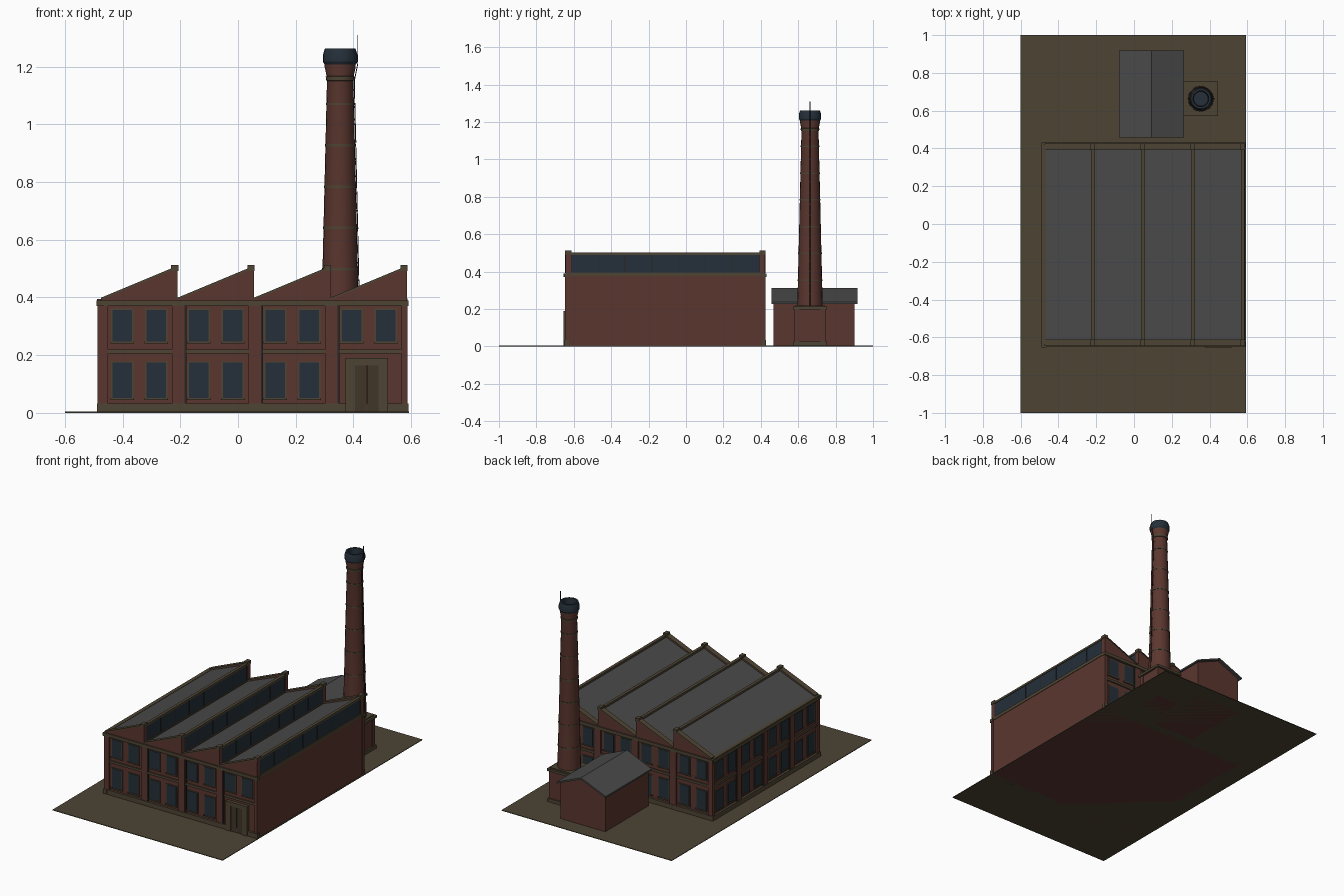
import bpy, bmesh, math
from mathutils import Vector

cube = bpy.data.objects.get("Cube")
if cube:
    bpy.data.objects.remove(cube, do_unlink=True)


def material(name, r, g, b):
    m = bpy.data.materials.new(name)
    m.use_nodes = True
    m.diffuse_color = (r, g, b, 1)
    bsdf = m.node_tree.nodes["Principled BSDF"]
    bsdf.inputs["Base Color"].default_value = (r, g, b, 1)
    bsdf.inputs["Roughness"].default_value = 0.8
    return m


BRICK = material("brick red", 0.105, 0.037, 0.028)
STONE = material("olive stone", 0.075, 0.058, 0.034)
GLASS = material("dark blue glass", 0.018, 0.029, 0.041)
ROOF = material("slate grey", 0.068, 0.068, 0.068)
DOOR = material("dark brown door", 0.05, 0.035, 0.022)
IRON = material("dark iron", 0.02, 0.02, 0.02)


def finish(name, bm, *mats):
    bmesh.ops.recalc_face_normals(bm, faces=bm.faces)
    mesh = bpy.data.meshes.new(name)
    bm.to_mesh(mesh)
    bm.free()
    for m in mats:
        mesh.materials.append(m)
    obj = bpy.data.objects.new(name, mesh)
    bpy.context.collection.objects.link(obj)
    return obj


def boxes(name, mat, spans):
    """One object made of boxes, each (x0, x1, y0, y1, z0, z1)."""
    bm = bmesh.new()
    for x0, x1, y0, y1, z0, z1 in spans:
        vs = bmesh.ops.create_cube(bm, size=1)["verts"]
        for v in vs:
            v.co = Vector(((x0, x1)[v.co.x > 0], (y0, y1)[v.co.y > 0], (z0, z1)[v.co.z > 0]))
    return finish(name, bm, mat)


def prism(name, profile, y0, y1, *mats, rule=None):
    """Extrude an x-z profile along y."""
    bm = bmesh.new()
    face = bm.faces.new([bm.verts.new((x, y0, z)) for x, z in profile])
    ext = bmesh.ops.extrude_face_region(bm, geom=[face])["geom"]
    for v in ext:
        if isinstance(v, bmesh.types.BMVert):
            v.co.y = y1
    bmesh.ops.recalc_face_normals(bm, faces=bm.faces)
    for f in bm.faces:
        f.material_index = rule(f) if rule else 0
    return finish(name, bm, *mats)


def lathe(name, mat, profile, center, sides=20):
    """Revolve (radius, z) points around a vertical axis."""
    bm = bmesh.new()
    rings = []
    for r, z in profile:
        angles = [math.tau * i / sides for i in range(sides)]
        rings.append([bm.verts.new((center[0] + r * math.cos(a), center[1] + r * math.sin(a), z))
                      for a in angles])
    for low, high in zip(rings, rings[1:]):
        for i in range(sides):
            j = (i + 1) % sides
            bm.faces.new((low[i], low[j], high[j], high[i]))
    bm.faces.new(rings[0])
    bm.faces.new(rings[-1])
    obj = finish(name, bm, mat)
    bpy.ops.object.select_all(action="DESELECT")
    bpy.context.view_layer.objects.active = obj
    obj.select_set(True)
    bpy.ops.object.shade_smooth_by_angle(angle=math.radians(30))
    return obj


# Ground and main hall
X0, X1, Y0, Y1, BAY, EAVE = -0.475, 0.585, -0.635, 0.415, 0.265, 0.385
boxes("ground", STONE, [(-0.6, 0.592, -1, 1, 0, 0.004)])
boxes("hall_walls", BRICK, [(X0, X1, Y0, Y1, 0, EAVE)])


# Facade helper: u runs along the wall, d is the distance outward
def on_wall(side, u0, u1, d0, d1, z0, z1):
    if side == "front":
        return (u0, u1, Y0 - d1, Y0 - d0, z0, z1)
    if side == "back":
        return (u0, u1, Y1 + d0, Y1 + d1, z0, z1)
    return (X0 - d1, X0 - d0, u0, u1, z0, z1)


for side in ("front", "back", "left"):
    start = Y0 - 0.005 if side == "left" else X0
    end = start + 4 * BAY
    pilasters, frames, panes, pipes = [], [], [], []
    borders = [start + BAY * i for i in range(5)]
    for i, u in enumerate(borders):
        left = u - (0.008 if i == 0 else 0.018)
        right = u + (0.002 if i == 4 else 0.024)
        pilasters.append(on_wall(side, left, right, -0.01, 0.011, 0, EAVE))
        if 0 < i < 4:
            pipes.append(on_wall(side, u + 0.025, u + 0.031, 0, 0.009, 0.03, 0.37))
    for i in range(4):
        for offset in (-0.059, 0.059):
            for z0, z1 in ((0.052, 0.174), (0.247, 0.357)):
                if side == "front" and i == 3 and z0 < 0.1:
                    continue
                c = borders[i] + BAY / 2 + offset
                frames.append(on_wall(side, c - 0.039, c + 0.039, -0.01, 0.004, z0 - 0.005, z1 + 0.004))
                frames.append(on_wall(side, c - 0.041, c + 0.041, -0.01, 0.008, z0 - 0.007, z0))
                panes.append(on_wall(side, c - 0.034, c + 0.034, -0.01, 0.006, z0, z1))
    boxes(side + "_pilasters", BRICK, pilasters)
    boxes(side + "_window_frames", STONE, frames)
    boxes(side + "_window_panes", GLASS, panes)
    boxes(side + "_downpipes", IRON, pipes)
    boxes(side + "_stone_bands", STONE, [
        on_wall(side, start - 0.01, end + 0.006, -0.01, 0.014, 0, 0.033),
        on_wall(side, start, end, -0.01, 0.008, 0.205, 0.22),
        on_wall(side, start - 0.014, end + 0.006, -0.01, 0.016, 0.37, 0.39)])

# Entrance
boxes("door_surround", STONE, [(0.372, 0.405, -0.655, -0.63, 0, 0.19),
                               (0.487, 0.52, -0.655, -0.63, 0, 0.19),
                               (0.372, 0.52, -0.655, -0.63, 0.165, 0.19)])
boxes("door_leaves", DOOR, [(0.405, 0.445, -0.65, -0.63, 0, 0.165),
                            (0.447, 0.487, -0.65, -0.63, 0, 0.165)])

# Saw-tooth roofs with gable parapets and clerestory glazing
for i in range(4):
    a = X0 + BAY * i
    b = a + BAY
    tag = f"bay_{i + 1}_"
    prism(tag + "roof", [(a, 0.384), (b - 0.006, 0.384), (b - 0.006, 0.492), (a, 0.388)],
          Y0 + 0.01, Y1 - 0.01, BRICK, ROOF, rule=lambda f: int(f.normal.z > 0.5))
    for end_name, y0, y1 in (("front", Y0 - 0.008, Y0 + 0.02), ("back", Y1 - 0.02, Y1 + 0.008)):
        prism(tag + end_name + "_gable", [(a, 0.384), (b, 0.384), (b, 0.5), (b - 0.02, 0.494), (a, 0.392)],
              y0, y1, BRICK)
        prism(tag + end_name + "_coping", [(a, 0.392), (b - 0.02, 0.494), (b - 0.02, 0.501), (a, 0.399)],
              y0 - 0.003, y1 + 0.003, STONE)
        boxes(tag + end_name + "_peak_block", STONE,
              [(b - 0.022, b + 0.003, y0 - 0.003, y1 + 0.003, 0.492, 0.512)])
    boxes(tag + "ridge_and_sill", STONE, [(b - 0.018, b + 0.001, Y0 + 0.02, Y1 - 0.02, 0.489, 0.502),
                                          (b - 0.018, b + 0.003, Y0 + 0.015, Y1 - 0.015, 0.376, 0.396)])
    n = 7
    g0, g1 = Y0 + 0.022, Y1 - 0.022
    pane = (g1 - g0) / n
    boxes(tag + "clerestory_glass", GLASS, [(b - 0.01, b - 0.003, g0, g1, 0.396, 0.489)])
    boxes(tag + "glazing_bars", IRON, [(b - 0.01, b - 0.001, g0 + pane * k - 0.002,
                                        g0 + pane * k + 0.002, 0.396, 0.489) for k in range(n + 1)])
boxes("west_gutter", STONE, [(X0 - 0.014, X0 + 0.01, Y0, Y1, 0.38, 0.394)])

# Boiler shed with a pitched roof
prism("shed_walls", [(-0.065, 0), (0.25, 0), (0.25, 0.232), (0.0925, 0.298), (-0.065, 0.232)],
      0.468, 0.9, BRICK)
prism("shed_roof", [(-0.08, 0.228), (0.0925, 0.3), (0.265, 0.228), (0.265, 0.238),
                    (0.0925, 0.311), (-0.08, 0.238)], 0.458, 0.918, ROOF)

# Chimney pedestal
CX, CY = 0.354, 0.663


def square(h, z0, z1):
    return (CX - h, CX + h, CY - h, CY + h, z0, z1)


boxes("chimney_pedestal", BRICK, [square(0.08, 0, 0.2)] + [
    (CX + sx * 0.07 - 0.014, CX + sx * 0.07 + 0.014, CY + sy * 0.07 - 0.014, CY + sy * 0.07 + 0.014, 0, 0.2)
    for sx in (-1, 1) for sy in (-1, 1)])
boxes("pedestal_trim", STONE, [square(0.09, 0, 0.025), square(0.092, 0.198, 0.213), square(0.08, 0.213, 0.22)])


# Chimney shaft, rings and hollow cap
def shaft_radius(z):
    return 0.068 - 0.0225 * (z - 0.22) / 0.94


lathe("chimney_shaft", BRICK, [(0.068, 0.21), (0.0455, 1.16), (0.054, 1.2), (0.054, 1.215),
                               (0.036, 1.215), (0.036, 1.15)], (CX, CY))
for k in range(6):
    z = 0.355 + 0.143 * k
    r = shaft_radius(z)
    lathe(f"chimney_ring_{k + 1}", STONE, [(r - 0.003, z - 0.004), (r + 0.002, z - 0.004),
                                           (r + 0.002, z + 0.004), (r - 0.003, z + 0.004)], (CX, CY))
lathe("chimney_neck_ring", STONE, [(0.044, 1.15), (0.049, 1.152), (0.05, 1.165), (0.044, 1.168)], (CX, CY))
lathe("chimney_cap", GLASS, [(0.05, 1.2), (0.06, 1.217), (0.06, 1.24), (0.053, 1.262),
                             (0.042, 1.262), (0.038, 1.2)], (CX, CY))

# Lightning rod running down the shaft
curve = bpy.data.curves.new("lightning_rod", "CURVE")
curve.dimensions = "3D"
curve.bevel_depth = 0.0018
curve.bevel_resolution = 1
path = [(0.07, 0.22), (0.049, 1.15), (0.061, 1.21), (0.061, 1.31)]
spline = curve.splines.new("POLY")
spline.points.add(len(path) - 1)
for p, (r, z) in zip(spline.points, path):
    p.co = (CX + r, CY, z, 1)
curve.materials.append(IRON)
bpy.context.collection.objects.link(bpy.data.objects.new("lightning_rod", curve))
boxes("rod_brackets", IRON, [(CX + shaft_radius(z) - 0.004, CX + shaft_radius(z) + 0.005,
                              CY - 0.004, CY + 0.004, z - 0.003, z + 0.003)
                             for z in (0.28 + 0.06 * k for k in range(15))])
